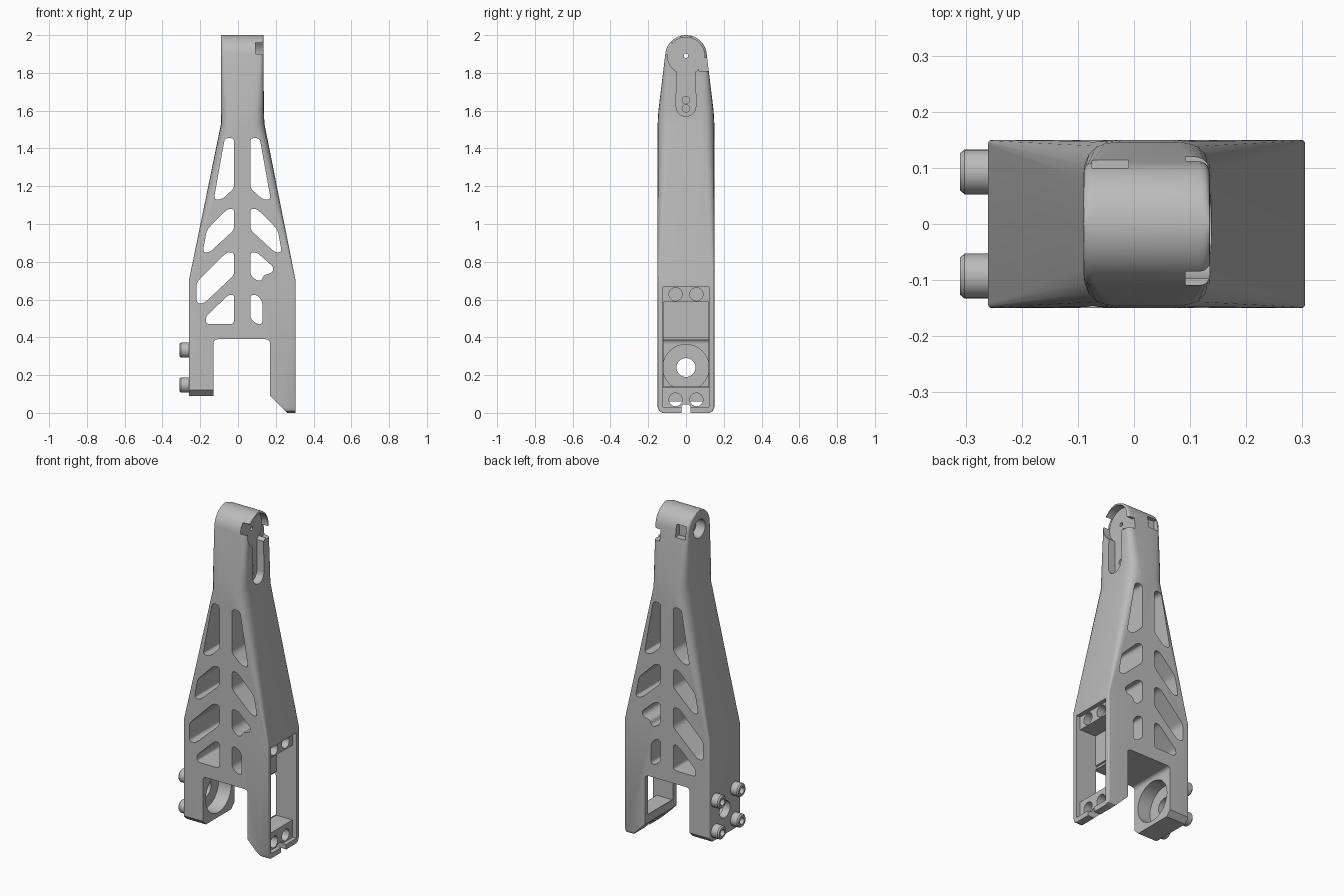
import bpy, bmesh, math
from mathutils import Vector

cube = bpy.data.objects.get("Cube")
if cube:
    bpy.data.objects.remove(cube, do_unlink=True)

grey = bpy.data.materials.new("light_grey")
grey.use_nodes = True
colour = (0.5, 0.5, 0.5, 1)
grey.diffuse_color = colour
grey.node_tree.nodes["Principled BSDF"].inputs["Base Color"].default_value = colour


def rounded(points, radius, steps=5):
    """Polygon with every corner replaced by a smooth curve."""
    pts = [Vector(p) for p in points]
    out = []
    for i, p in enumerate(pts):
        a, b = pts[i - 1] - p, pts[(i + 1) % len(pts)] - p
        start = p + a.normalized() * min(radius, a.length * 0.45)
        end = p + b.normalized() * min(radius, b.length * 0.45)
        for k in range(steps + 1):
            t = k / steps
            out.append(start * (1 - t) ** 2 + p * 2 * t * (1 - t) + end * t * t)
    return out


def arc(cy, cz, r, start=0, end=360, steps=32):
    full = end - start == 360
    angles = [math.radians(start + (end - start) * k / steps) for k in range(steps + (not full))]
    return [(cy + r * math.cos(a), cz + r * math.sin(a)) for a in angles]


def rect(a0, a1, b0, b1):
    return [(a0, b0), (a1, b0), (a1, b1), (a0, b1)]


def loft(name, rings):
    """Skin a stack of equal-length rings and cap both ends."""
    bm = bmesh.new()
    rows = [[bm.verts.new(p) for p in ring] for ring in rings]
    n = len(rows[0])
    for low, high in zip(rows, rows[1:]):
        for i in range(n):
            j = (i + 1) % n
            bm.faces.new((low[i], low[j], high[j], high[i]))
    bm.faces.new(rows[0][::-1])
    bm.faces.new(rows[-1])
    bmesh.ops.recalc_face_normals(bm, faces=bm.faces)
    mesh = bpy.data.meshes.new(name)
    bm.to_mesh(mesh)
    bm.free()
    mesh.materials.append(grey)
    ob = bpy.data.objects.new(name, mesh)
    bpy.context.collection.objects.link(ob)
    return ob


def cut(profile, lo, hi, axis="x"):
    """Remove a prism, running along the axis, from the arm."""
    place = (lambda p, d: (d, p[0], p[1])) if axis == "x" else (lambda p, d: (p[0], d, p[1]))
    tool = loft("cutter", [[place(p, d) for p in profile] for d in (lo, hi)])
    tool.hide_render = True
    mod = arm.modifiers.new("cut", "BOOLEAN")
    mod.operation, mod.solver, mod.object = "DIFFERENCE", "EXACT", tool
    bpy.context.view_layer.objects.active = arm
    bpy.ops.object.modifier_apply(modifier=mod.name)
    bpy.data.objects.remove(tool, do_unlink=True)


def smooth(ob):
    bpy.ops.object.select_all(action="DESELECT")
    ob.select_set(True)
    bpy.context.view_layer.objects.active = ob
    bpy.ops.object.shade_smooth_by_angle(angle=math.radians(30))


# Tapered arm body: height, left x, right x, half depth, corner radius
stations = [(0, -.26, .305, .125, .004), (.009, -.26, .305, .141, .006),
            (.03, -.26, .305, .15, .008), (.7, -.26, .305, .15, .008),
            (1.53, -.09, .14, .15, .07), (1.6, -.09, .137, .146, .06)]
for deg in range(8, 87, 6):
    a = math.radians(deg)
    stations.append((1.89 + .11 * math.sin(a), -.09, .135, .11 * math.cos(a), .02))
arm = loft("arm_body", [[(p.x, p.y, z) for p in rounded(rect(x0, x1, -h, h), r)]
                        for z, x0, x1, h, r in stations])

# Gap between the two legs, and the leg ends
cut(rounded(rect(-.13, .17, -.2, .39), .025), -.3, .3, "y")
cut(rect(-.4, -.1, -.1, .09), -.3, .3, "y")
cut([(.15, .11), (.15, -.05), (.31, -.05)], -.3, .3, "y")
for s in (-1, 1):
    cut([(s * .17, .14), (s * .17, .07), (s * .1, .07)], -.4, -.1)

# Slanted lightening slots either side of the centre rib
MID = .0225
slot_top = [(-.02, 1.19), (-.02, 1.455), (-.07, 1.455), (-.128, 1.13), (-.085, 1.13)]
slot_upper = [(-.02, .97), (-.02, 1.08), (-.055, 1.08), (-.165, .97), (-.187, .85), (-.15, .85)]
slot_middle = [(-.02, .73), (-.02, .85), (-.06, .85), (-.22, .69), (-.22, .58), (-.18, .58)]
slot_lower = [(-.02, .47), (-.02, .625), (-.05, .625), (-.17, .51), (-.17, .47)]
short_middle = [(.065, .73), (.065, .85), (.1, .85), (.19, .77), (.18, .74), (.135, .73), (.125, .7), (.1, .7)]
short_lower = [(.065, .5), (.065, .625), (.1, .625), (.13, .59), (.13, .47), (.1, .47)]
mirrored = [[(2 * MID - x, z) for x, z in s] for s in (slot_top, slot_upper)]
for slot in [slot_top, slot_upper, slot_middle, slot_lower, short_middle, short_lower] + mirrored:
    cut(rounded(slot, .022), -.3, .3, "y")

# Motor bay in the long leg: frame recess, pocket, window, screw holes, cable notch
cut(rect(-.122, .122, .03, .667), .28, .5)
cut(rect(-.12, .12, .135, .587), .172, .5)
cut(rect(-.12, .12, .14, .4), .16, .5)
for y in (-.055, .055):
    for z in (.07, .628):
        cut(arc(y, z, .035, steps=24), .2, .5)
cut(rounded(rect(-.025, .025, -.05, .045), .02), .1, .5)

# Bearing bore in the short leg
cut(arc(0, .24, .122, steps=48), -.215, -.1)
cut(arc(0, .24, .05), -.4, -.2)

# Keyhole pocket at the top joint with its screw holes
edge = math.degrees(math.acos(.52))
keyhole = arc(0, 1.89, .098, -edge, 180 + edge) + arc(0, 1.622, .052, 180, 360, 16)
cut(keyhole, .09, .3)
cut(arc(0, 1.89, .012, steps=16), -.2, .2)
for z in (1.612, 1.656):
    cut(arc(0, z, .02, steps=20), .0, .2)

# Side notches, nut slot and pivot bore of the top joint
cut(rect(.092, .3, 1.9, 1.96), -.3, -.075, "y")
cut(rect(.092, .3, 1.81, 1.88), .07, .3, "y")
cut(rect(-.075, -.01, 1.86, 1.935), .078, .3, "y")
cut(arc(0, 1.89, .055), -.3, -.03)
smooth(arm)

# Socket-head screws on the outside of the short leg
outline = [(-.25, .04), (-.302, .04), (-.31, .033), (-.31, .02), (-.282, .02)]
for side, y in (("front", -.093), ("back", .093)):
    for level, z in (("lower", .147), ("upper", .332)):
        screw = loft(f"{level}_{side}_screw",
                     [[(x, p, q) for p, q in arc(y, z, r, steps=24)] for x, r in outline])
        smooth(screw)
